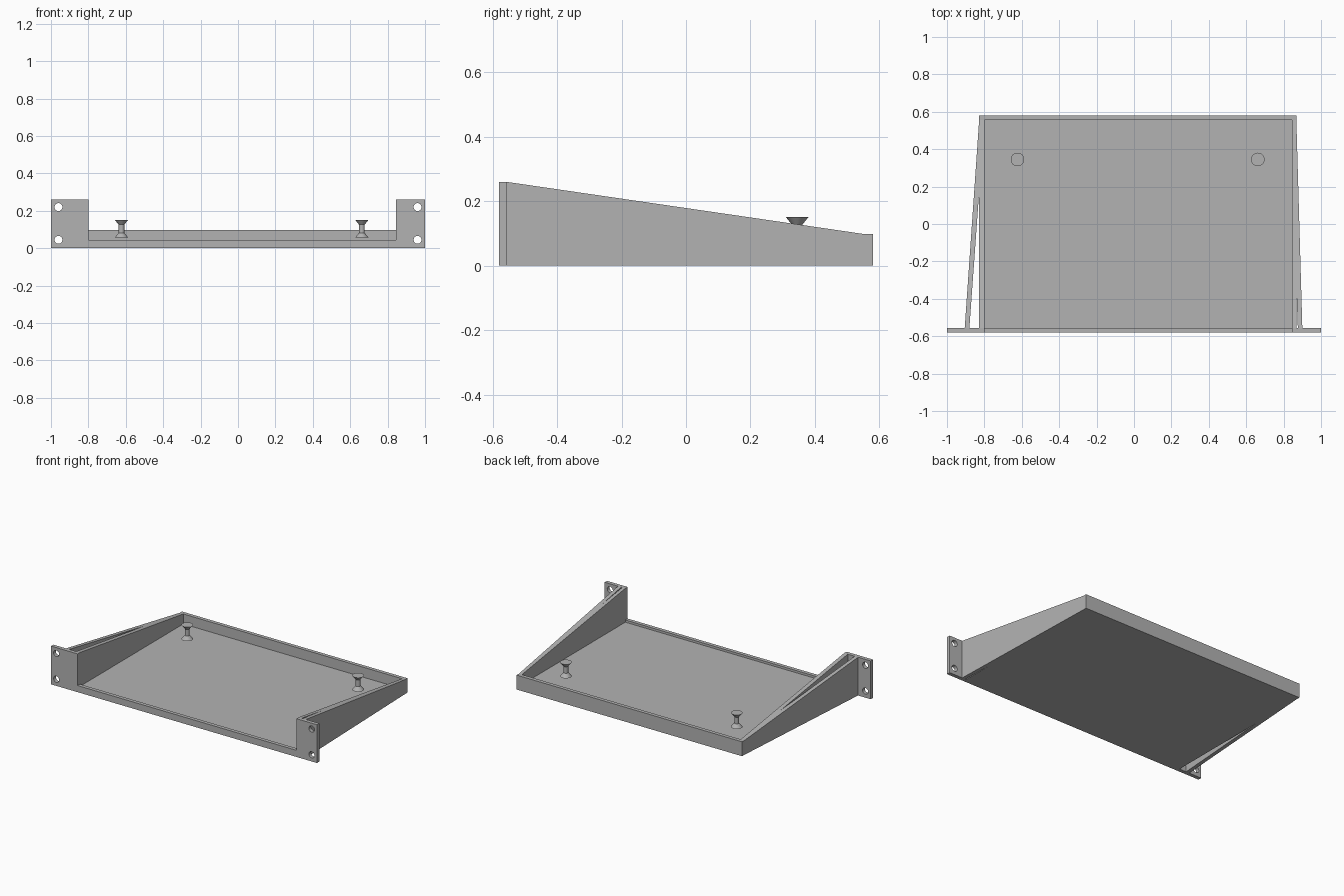
import bpy, bmesh, math

if "Cube" in bpy.data.objects:
    bpy.data.objects.remove(bpy.data.objects["Cube"], do_unlink=True)

GREY = (0.45, 0.45, 0.45, 1)
mat = bpy.data.materials.new("plain grey")
mat.use_nodes = True
mat.diffuse_color = GREY
mat.node_tree.nodes["Principled BSDF"].inputs["Base Color"].default_value = GREY

# Main measurements
PANEL_FRONT, PANEL_BACK = -0.58, -0.555
WALL_BACK, BACK = 0.555, 0.58
IN_R, IN_L = -0.80, 0.845
OUT_R, OUT_L = -0.828, 0.868
HIGH, LOW, LIP, FLOOR = 0.26, 0.098, 0.045, 0.03


def finish(name, bm):
    bmesh.ops.recalc_face_normals(bm, faces=bm.faces)
    mesh = bpy.data.meshes.new(name)
    bm.to_mesh(mesh)
    bm.free()
    mesh.materials.append(mat)
    obj = bpy.data.objects.new(name, mesh)
    bpy.context.collection.objects.link(obj)
    return obj


def loft(name, start, end):
    """Solid between two matching outlines."""
    bm = bmesh.new()
    a = [bm.verts.new(p) for p in start]
    b = [bm.verts.new(p) for p in end]
    bm.faces.new(a)
    bm.faces.new(b)
    for i in range(len(a)):
        j = (i + 1) % len(a)
        bm.faces.new((a[i], a[j], b[j], b[i]))
    return finish(name, bm)


def slope(y):
    return HIGH + (LOW - HIGH) * (y - PANEL_BACK) / (WALL_BACK - PANEL_BACK)


def upright(name, plan, top):
    return loft(name, [(x, y, 0) for x, y in plan],
                [(x, y, top(y)) for x, y in plan])


def rect(x0, x1, y0, y1):
    return [(x0, y0), (x1, y0), (x1, y1), (x0, y1)]


# Front panel with a wide notch and four mounting holes
outline = [(-1, 0), (1, 0), (1, HIGH), (IN_L, HIGH), (IN_L, LIP),
           (IN_R, LIP), (IN_R, HIGH), (-1, HIGH)]
panel = loft("front_panel", [(x, PANEL_FRONT, z) for x, z in outline],
             [(x, PANEL_BACK, z) for x, z in outline])
for x in (-0.96, 0.96):
    for z in (0.045, 0.22):
        bpy.ops.mesh.primitive_cylinder_add(
            vertices=32, radius=0.021, depth=0.2,
            location=(x, PANEL_FRONT, z), rotation=(math.pi / 2, 0, 0))
        cutter = bpy.context.object
        cutter.hide_render = True
        mod = panel.modifiers.new("hole", "BOOLEAN")
        mod.operation, mod.solver, mod.object = "DIFFERENCE", "EXACT", cutter
        bpy.context.view_layer.objects.active = panel
        bpy.ops.object.modifier_apply(modifier=mod.name)
        bpy.data.objects.remove(cutter, do_unlink=True)

# Tray floor and back wall
upright("tray_floor", rect(IN_R, IN_L, PANEL_BACK, WALL_BACK), lambda y: FLOOR)
upright("back_wall", rect(OUT_R, OUT_L, WALL_BACK, BACK), lambda y: LOW)

# Straight inner walls and angled outer braces, with an open gap between
sides = [("right", IN_R, OUT_R, -0.905, -0.88, 0.17),
         ("left", IN_L, OUT_L, 0.90, 0.876, -0.34)]
for side, inner, outer, brace_out, brace_in, meet in sides:
    upright(side + "_wall", rect(inner, outer, PANEL_BACK, WALL_BACK), slope)
    plan = [(brace_out, PANEL_BACK), (brace_in, PANEL_BACK),
            (outer, meet), (outer, WALL_BACK)]
    upright(side + "_brace", plan, slope)

# Waisted pegs near the back
PEG = [(0.036, 0.057), (0.015, 0.082), (0.015, 0.126), (0.036, 0.152)]
SEGMENTS = 32
for side, px in (("right", -0.623), ("left", 0.662)):
    bm = bmesh.new()
    rings = []
    for r, z in PEG:
        angles = [2 * math.pi * i / SEGMENTS for i in range(SEGMENTS)]
        rings.append([bm.verts.new((px + r * math.cos(a), 0.345 + r * math.sin(a), z))
                      for a in angles])
    for low, high in zip(rings, rings[1:]):
        for i in range(SEGMENTS):
            j = (i + 1) % SEGMENTS
            bm.faces.new((low[i], low[j], high[j], high[i]))
    bm.faces.new(rings[0])
    bm.faces.new(rings[-1])
    peg = finish(side + "_peg", bm)
    bpy.ops.object.select_all(action="DESELECT")
    peg.select_set(True)
    bpy.context.view_layer.objects.active = peg
    bpy.ops.object.shade_smooth_by_angle(angle=math.radians(30))
